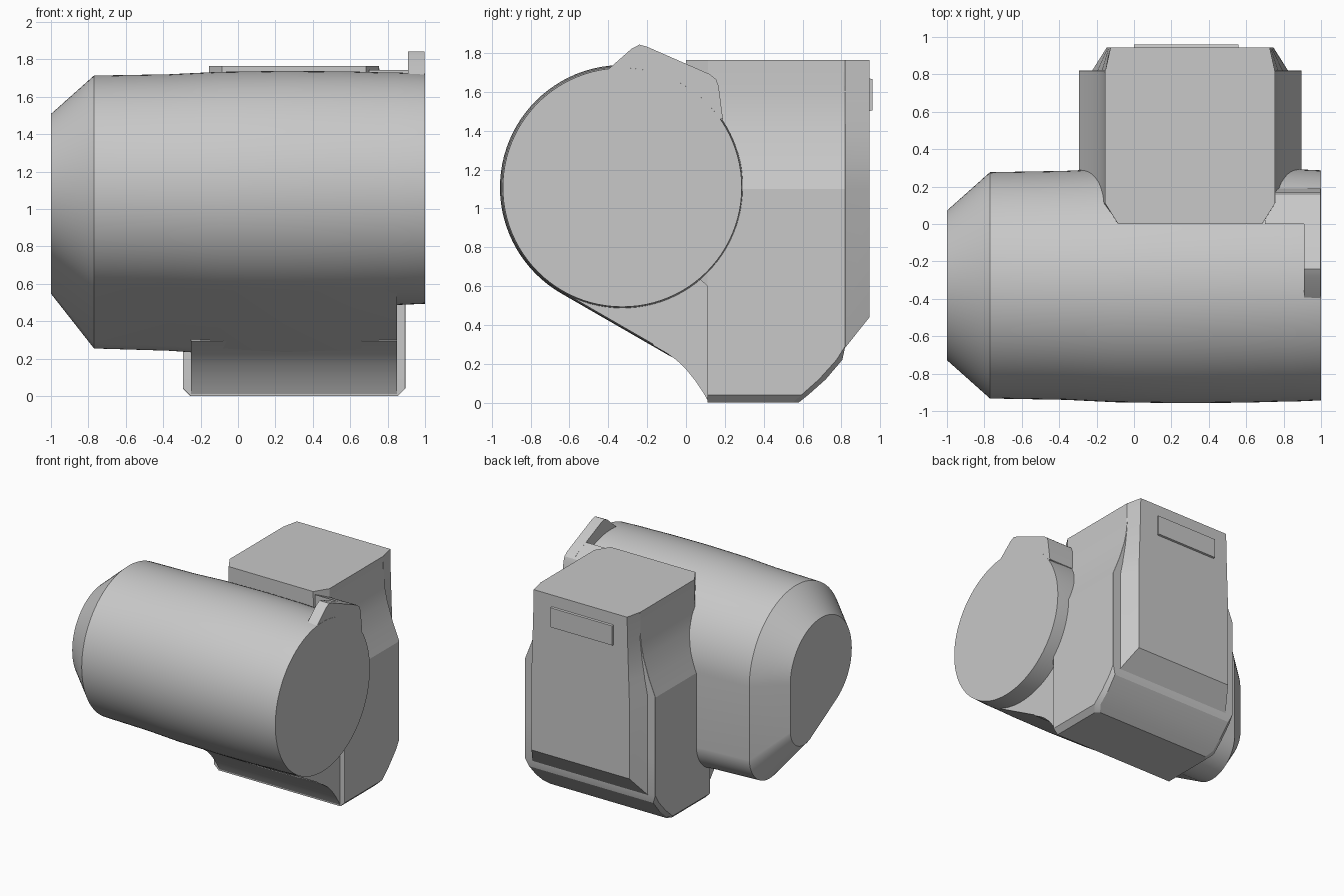
import bpy
import bmesh
import math

cube = bpy.data.objects.get("Cube")
if cube:
    bpy.data.objects.remove(cube, do_unlink=True)

grey = bpy.data.materials.new("plain grey")
grey.use_nodes = True
colour = (0.58, 0.58, 0.58, 1)
grey.diffuse_color = colour
grey.node_tree.nodes["Principled BSDF"].inputs["Base Color"].default_value = colour

MID = 0.3  # centre of the rear housing in x


def loft(name, rings, smooth=30):
    """Skin a list of equal rings and close both ends."""
    bm = bmesh.new()
    rows = [[bm.verts.new(p) for p in ring] for ring in rings]
    n = len(rows[0])
    for a, b in zip(rows, rows[1:]):
        for i in range(n):
            j = (i + 1) % n
            bm.faces.new((a[i], a[j], b[j], b[i]))
    bm.faces.new(rows[0])
    bm.faces.new(rows[-1])
    bmesh.ops.recalc_face_normals(bm, faces=bm.faces)
    mesh = bpy.data.meshes.new(name)
    bm.to_mesh(mesh)
    bm.free()
    mesh.materials.append(grey)
    obj = bpy.data.objects.new(name, mesh)
    bpy.context.collection.objects.link(obj)
    bpy.ops.object.select_all(action="DESELECT")
    obj.select_set(True)
    bpy.context.view_layer.objects.active = obj
    bpy.ops.object.shade_smooth_by_angle(angle=math.radians(smooth))
    return obj


def prism(name, outline, x0, x1):
    """Extrude a side outline (y, z) along x."""
    return loft(name, [[(x, y, z) for y, z in outline] for x in (x0, x1)])


def drum_ring(x, r, corner):
    """Round section whose lower rear is drawn out to a rounded corner."""
    ring = []
    steps = 96
    for i in range(steps):
        a = math.tau * i / steps
        y, z, rad = -0.328, 1.108, r
        if a > math.radians(240):
            y, z, rad = y + r - corner, z - math.sqrt(3) * (r - corner), corner
        ring.append((x, y + rad * math.cos(a), z + rad * math.sin(a)))
    return ring


# Main drum with tapered end, then the plain round end
loft("drum", [drum_ring(*s) for s in (
    (-1, 0.4, 0.18), (-0.77, 0.605, 0.265), (-0.37, 0.612, 0.265),
    (-0.1, 0.625, 0.27), (0.25, 0.63, 0.27), (0.6, 0.627, 0.27),
    (0.85, 0.62, 0.265))])
loft("drum_round_end", [drum_ring(x, r, r) for x, r in
                        ((0.4, 0.62), (0.84, 0.622), (1, 0.615))])

# Curved neck below the drum
prism("lower_neck", [(-0.17, 0.295), (-0.1, 0.255), (-0.05, 0.22), (0, 0.172),
                     (0.05, 0.11), (0.09, 0.05), (0.112, 0.01), (0.3, 0.01),
                     (0.3, 0.6), (-0.1, 0.6)], -0.25, 0.85)


def housing_ring(z, w, front, back, cut, nose):
    half = [(w - nose, front), (w, front + nose * 1.6), (w, back - cut), (w - cut, back)]
    return ([(MID + x, y, z) for x, y in half]
            + [(MID - x, y, z) for x, y in reversed(half)])


# Rear housing: height, half width, front, back, rear chamfer, front chamfer
loft("rear_housing", [housing_ring(*s) for s in (
    (0, 0.555, 0.112, 0.58, 0.03, 0.001),
    (0.04, 0.595, 0.11, 0.63, 0.035, 0.001),
    (0.12, 0.595, 0.11, 0.72, 0.035, 0.001),
    (0.22, 0.595, 0.11, 0.805, 0.03, 0.001),
    (0.29, 0.595, 0.11, 0.82, 0.001, 0.001),
    (0.6, 0.595, 0.11, 0.82, 0.001, 0.001),
    (0.7, 0.595, 0, 0.82, 0.001, 0.07),
    (1.1, 0.595, 0, 0.82, 0.001, 0.07),
    (1.25, 0.535, 0, 0.82, 0.001, 0.07),
    (1.4, 0.487, 0, 0.82, 0.001, 0.07),
    (1.5, 0.466, 0, 0.82, 0.001, 0.07),
    (1.6, 0.456, 0, 0.82, 0.001, 0.07),
    (1.765, 0.455, 0, 0.82, 0.001, 0.07))], 20)


def cover_ring(z_in, z_out, w_in, w_out):
    return [(MID - w_in, 0.81, z_in), (MID + w_in, 0.81, z_in),
            (MID + w_out, 0.945, z_out), (MID - w_out, 0.945, z_out)]


# Raised back cover with chamfered sides and sloping foot
loft("back_cover", [cover_ring(*s) for s in (
    (0.27, 0.44, 0.53, 0.445), (1.1, 1.1, 0.53, 0.445),
    (1.25, 1.25, 0.5, 0.44), (1.4, 1.4, 0.475, 0.435),
    (1.55, 1.55, 0.458, 0.43), (1.765, 1.765, 0.455, 0.425))], 20)

# Thin badge plate on the back cover
prism("back_plate", [(0.94, 1.5), (0.96, 1.505), (0.96, 1.665), (0.94, 1.67)], 0, 0.56)

# Upright tab at the round end and the bracket that joins it to the housing
prism("end_tab", [(-0.43, 1.69), (-0.28, 1.822), (-0.24, 1.843), (-0.2, 1.832),
                  (0.12, 1.692), (0.155, 1.665), (0.168, 1.63), (0.19, 1.46),
                  (0.05, 1.45), (-0.2, 1.6)], 0.91, 0.998)
prism("tab_bracket", [(0, 1.45), (0, 1.744), (0.12, 1.691), (0.155, 1.664),
                      (0.168, 1.629), (0.19, 1.46), (0.1, 1.4)], 0.7, 0.95)
